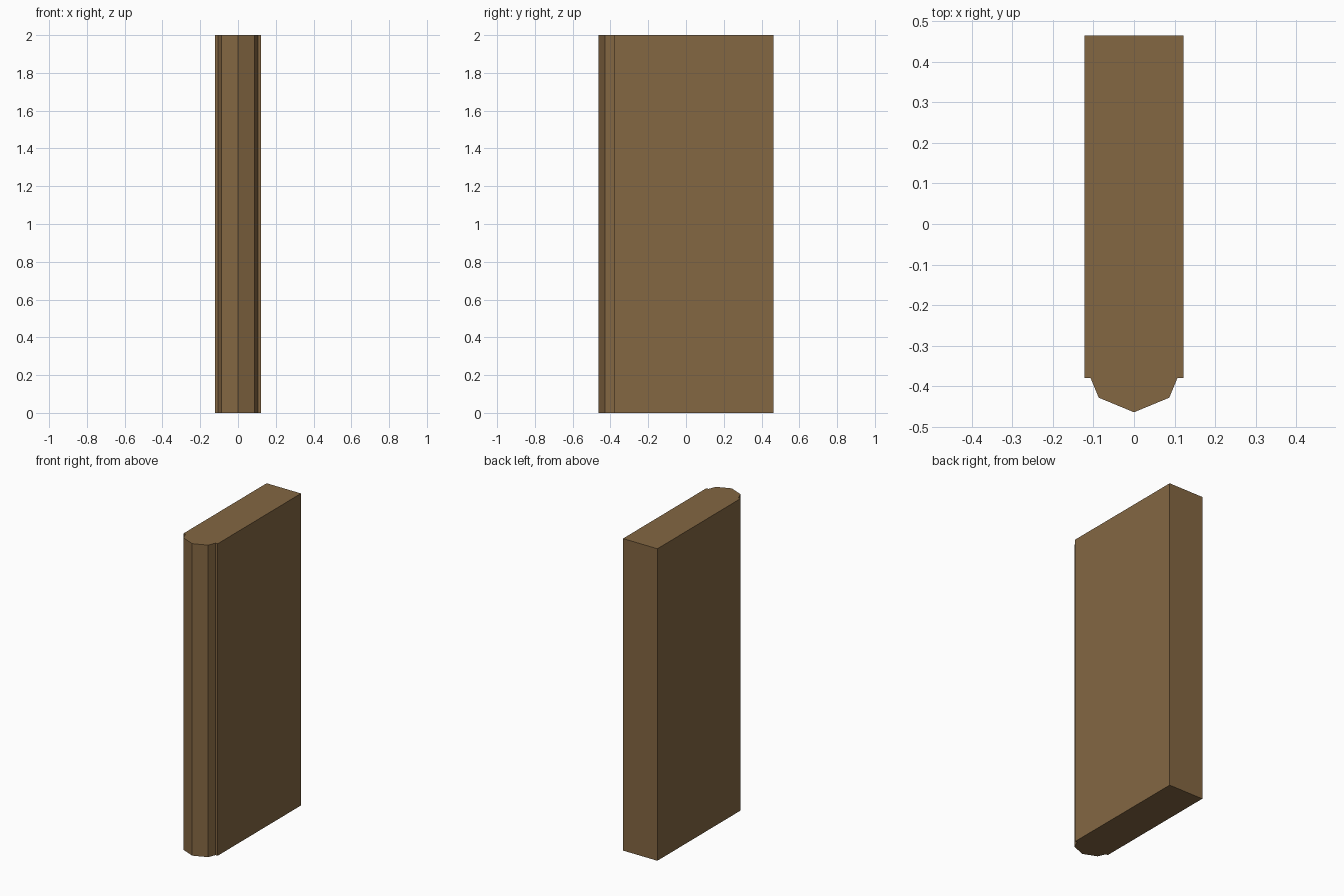
import bpy, bmesh
from math import sin, cos, radians

if "Cube" in bpy.data.objects:
    bpy.data.objects.remove(bpy.data.objects["Cube"])

HEIGHT = 2.0
HALF_W = 0.122
BACK_Y, FRONT_Y = 0.464, -0.38
NOSE_R, NOSE_Y = 0.123, -0.341

# Right half of the plan: slab, small shoulder, then an octagonal nose
side = (NOSE_R, NOSE_Y)
corner = (NOSE_R * cos(radians(45)), NOSE_Y - NOSE_R * sin(radians(45)))
t = (FRONT_Y - side[1]) / (corner[1] - side[1])
shoulder = (side[0] + t * (corner[0] - side[0]), FRONT_Y)
half = [(HALF_W, BACK_Y), (HALF_W, FRONT_Y), shoulder, corner]
tip = (0, NOSE_Y - NOSE_R)
plan = half + [tip] + [(-x, y) for x, y in reversed(half)]

# Extrude the plan upwards into the panel
bm = bmesh.new()
base = bm.faces.new([bm.verts.new((x, y, 0)) for x, y in plan])
ext = bmesh.ops.extrude_face_region(bm, geom=[base], use_keep_orig=True)
top = [g for g in ext["geom"] if isinstance(g, bmesh.types.BMVert)]
bmesh.ops.translate(bm, verts=top, vec=(0, 0, HEIGHT))
bmesh.ops.recalc_face_normals(bm, faces=bm.faces)
mesh = bpy.data.meshes.new("nosed_panel")
bm.to_mesh(mesh)
bm.free()
panel = bpy.data.objects.new("nosed_panel", mesh)
bpy.context.collection.objects.link(panel)

# Brown wood
wood = bpy.data.materials.new("brown_wood")
wood.diffuse_color = (0.23, 0.135, 0.055, 1)
wood.use_nodes = True
wood.node_tree.nodes["Principled BSDF"].inputs["Base Color"].default_value = wood.diffuse_color
mesh.materials.append(wood)
